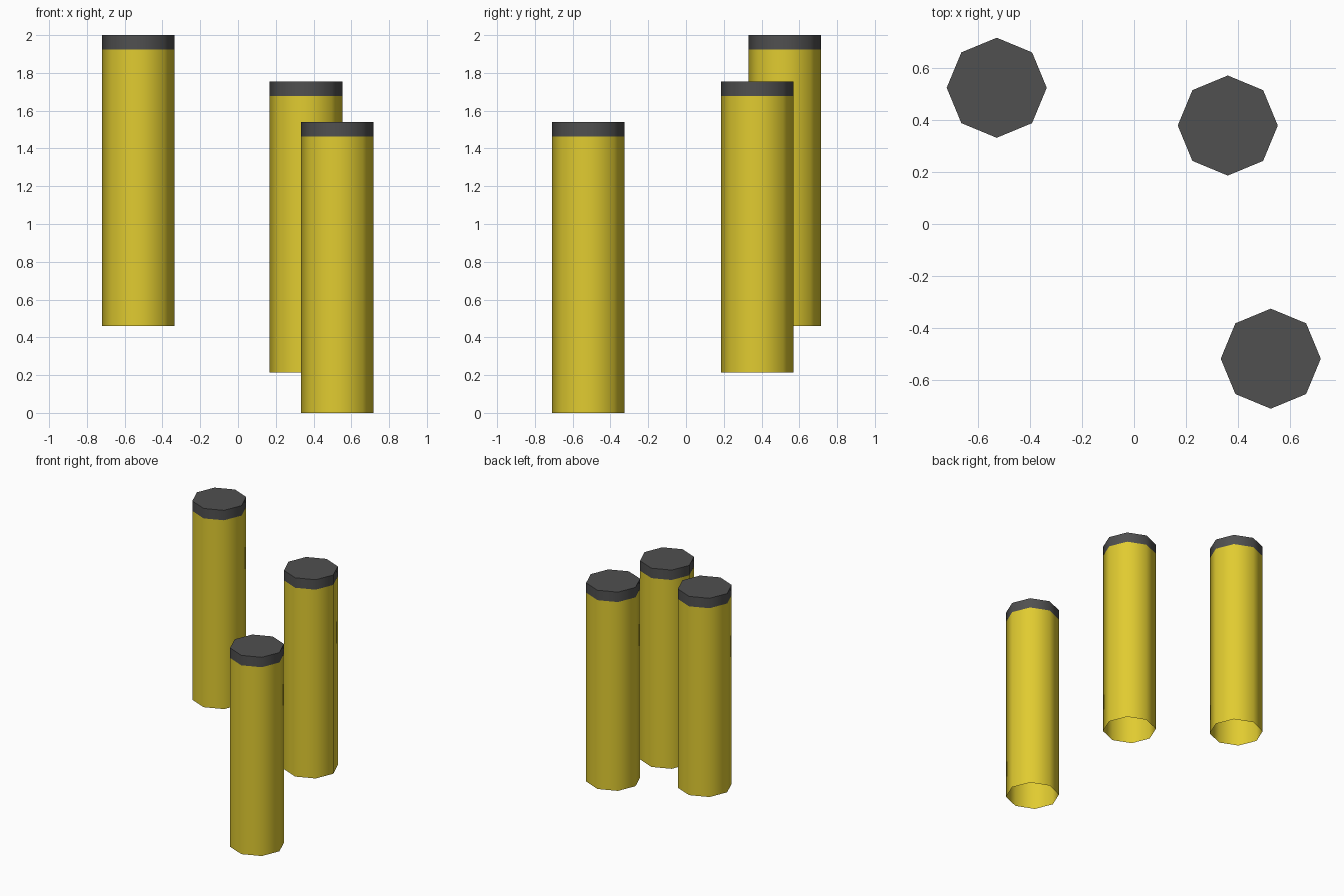
import bpy, bmesh
from math import cos, sin, pi, radians

if "Cube" in bpy.data.objects:
    bpy.data.objects.remove(bpy.data.objects["Cube"])

SIDES, RADIUS, HEIGHT, BAND = 8, 0.192, 1.54, 0.077


def material(name, color):
    mat = bpy.data.materials.new(name)
    mat.diffuse_color = color
    mat.use_nodes = True
    mat.node_tree.nodes["Principled BSDF"].inputs["Base Color"].default_value = mat.diffuse_color
    return mat


yellow = material("yellow", (0.75, 0.60, 0.03, 1))
dark = material("dark_grey", (0.08, 0.08, 0.08, 1))


def tube(name, x, y, z0, z1, mat, capped=False):
    """Eight-sided shell, open below, optionally closed on top."""
    bm = bmesh.new()
    rings = [[bm.verts.new((RADIUS * cos(2 * pi * i / SIDES),
                            RADIUS * sin(2 * pi * i / SIDES), z))
              for i in range(SIDES)] for z in (0, z1 - z0)]
    low, high = rings
    for i in range(SIDES):
        j = (i + 1) % SIDES
        bm.faces.new((low[i], low[j], high[j], high[i]))
    if capped:
        bm.faces.new(high)
    mesh = bpy.data.meshes.new(name)
    bm.to_mesh(mesh)
    bm.free()
    mesh.materials.append(mat)
    obj = bpy.data.objects.new(name, mesh)
    obj.location = (x, y, z0)
    bpy.context.collection.objects.link(obj)
    bpy.ops.object.select_all(action='DESELECT')
    obj.select_set(True)
    bpy.context.view_layer.objects.active = obj
    bpy.ops.object.shade_smooth_by_angle(angle=radians(60))


# Three staggered posts, each a yellow shaft with a dark cap
for side, x, y, base in (("left", -0.527, 0.523, 0.46),
                         ("middle", 0.36, 0.378, 0.215),
                         ("right", 0.525, -0.517, 0.0)):
    top = base + HEIGHT
    tube(side + "_shaft", x, y, base, top - BAND, yellow)
    tube(side + "_cap", x, y, top - BAND, top, dark, capped=True)
